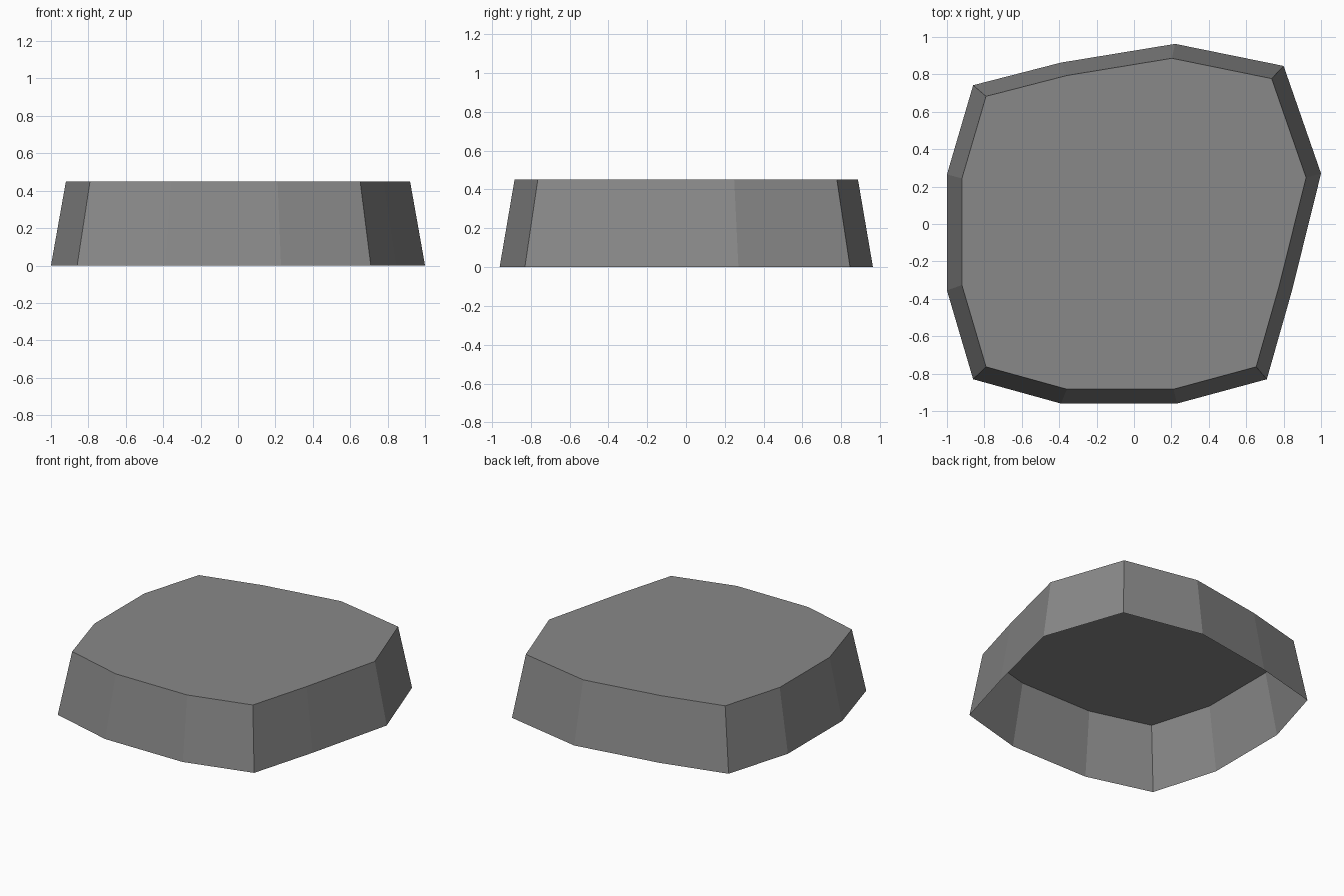
import bpy
import bmesh
from mathutils import Vector

cube = bpy.data.objects.get("Cube")
if cube:
    bpy.data.objects.remove(cube)

HEIGHT = 0.45
TAPER = 0.92

# Irregular outline of the base, counter-clockwise from the front right corner
OUTLINE = [(-0.86, -0.83), (-0.39, -0.96), (0.23, -0.96), (0.71, -0.83),
           (0.845, -0.355), (1.0, 0.27), (0.8, 0.845), (0.22, 0.963),
           (-0.39, 0.863), (-0.86, 0.742), (-1.0, 0.265), (-1.0, -0.355)]

# Stone colour
stone = bpy.data.materials.new("stone grey")
stone.use_nodes = True
grey = (0.25, 0.25, 0.25, 1)
stone.diffuse_color = grey
stone.node_tree.nodes["Principled BSDF"].inputs["Base Color"].default_value = grey

# Tapered slab: sloping walls, flat top, open underneath
bm = bmesh.new()
base = [bm.verts.new((x, y, 0)) for x, y in OUTLINE]
top = [bm.verts.new(Vector((x * TAPER, y * TAPER, HEIGHT))) for x, y in OUTLINE]
count = len(OUTLINE)
for i in range(count):
    j = (i + 1) % count
    bm.faces.new((base[i], base[j], top[j], top[i]))
bm.faces.new(top)

mesh = bpy.data.meshes.new("stone_slab")
bm.to_mesh(mesh)
bm.free()
mesh.materials.append(stone)
slab = bpy.data.objects.new("stone_slab", mesh)
bpy.context.collection.objects.link(slab)
